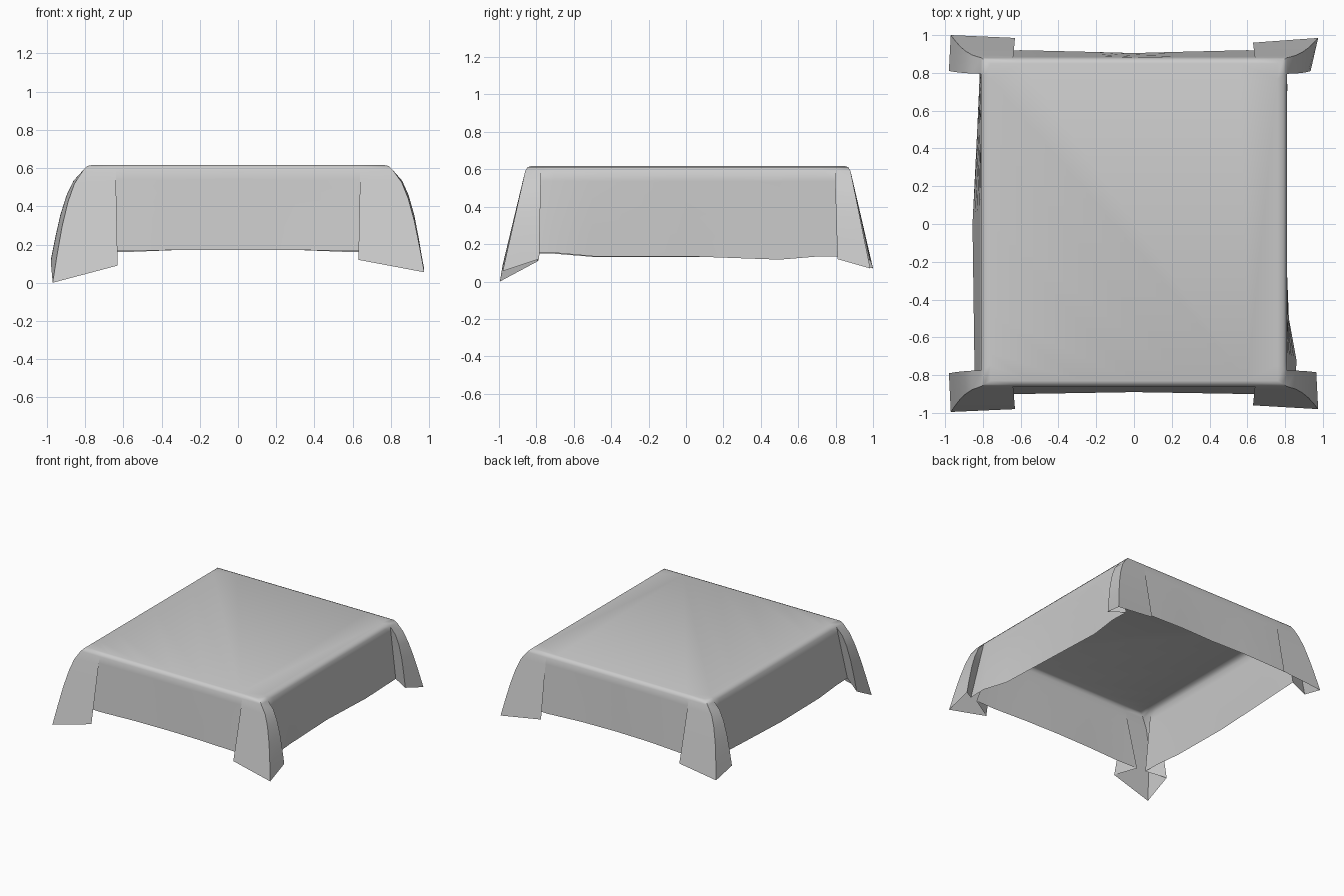
import bpy, bmesh, math
from mathutils import Vector

if "Cube" in bpy.data.objects:
    bpy.data.objects.remove(bpy.data.objects["Cube"])

RIM_X, RIM_Y, CY = 0.81, 0.87, 0.01   # table edge under the cloth
RIM_Z, TOP_Z = 0.59, 0.617

# Hem corners: side panel end, side flap edge, tip, front flap edge, front panel end
corners = {
    (-1, -1): [(.845, .72, .15), (.98, .79, .11), (.97, .995, 0), (.63, .98, .09), (.60, .90, .165)],
    (1, -1): [(.86, .72, .155), (.965, .785, .12), (.975, .98, .055), (.63, .96, .12), (.60, .90, .165)],
    (1, 1): [(.812, .72, .135), (.935, .81, .12), (.975, .985, .07), (.63, .96, .12), (.60, .92, .16)],
    (-1, 1): [(.82, .72, .135), (.98, .81, .12), (.97, 1.0, .07), (.63, .985, .11), (.60, .92, .16)],
}


def corner_columns(sx, sy):
    """Pairs (rim point, hem point, bulge) running from side panel to front/back panel."""
    s, fs, tip, ff, p = corners[(sx, sy)]
    inner_s = (s[0] - .005, .87, s[2])
    inner_f = (.78, p[1] - .005, p[2])
    rim = [(RIM_X, .72), (RIM_X, .785), (RIM_X, .785), (RIM_X, RIM_Y),
           (.64, RIM_Y), (.64, RIM_Y), (.60, RIM_Y)]
    hem = [s, inner_s, fs, tip, ff, inner_f, p]
    bulge = [0, 0, .04, .035, .0, 0, 0]
    out = []
    for r, h, b in zip(rim, hem, bulge):
        out.append((Vector((sx * r[0], sy * r[1] + CY, RIM_Z)),
                    Vector((sx * h[0], sy * h[1], h[2])), Vector((sx * b, 0, 0))))
    return out


def plain(rx, ry, hx, hy, hz):
    return (Vector((rx, ry, RIM_Z)), Vector((hx, hy, hz)), Vector((0, 0, 0)))


# Walk around the cloth: four panels and four pleated corners
cols = corner_columns(-1, -1)
cols += [plain(x, CY - RIM_Y, x, y, .172) for x, y in ((-.3, -.895), (0, -.89), (.3, -.895))]
cols += corner_columns(1, -1)[::-1]
cols += [plain(RIM_X, y, x, y, z) for y, x, z in ((-.5, .82, .135), (0, .80, .135), (.5, .80, .117))]
cols += corner_columns(1, 1)
cols += [plain(x, CY + RIM_Y, x, y, .172) for x, y in ((.3, .913), (0, .905), (-.3, .913))]
cols += corner_columns(-1, 1)[::-1]
cols += [plain(-RIM_X, y, x, y, .132) for y, x in ((.5, -.83), (0, -.855), (-.5, -.848))]

bm = bmesh.new()
rings = []

# Rounded rim
for inset, z in ((.05, TOP_Z), (.02, .611)):
    ring = []
    for r, h, b in cols:
        x = r.x * (RIM_X - inset) / RIM_X
        y = CY + (r.y - CY) * (RIM_Y - inset * .6) / RIM_Y
        ring.append(bm.verts.new((x, y, z)))
    rings.append(ring)

# Hanging skirt
for t in (0, .12, .28, .5, .75, 1):
    k = math.sin(math.pi * t ** .6)
    rings.append([bm.verts.new(r.lerp(h, t) + b * k) for r, h, b in cols])

n = len(cols)
for a, c in zip(rings, rings[1:]):
    for i in range(n):
        j = (i + 1) % n
        bm.faces.new((a[i], a[j], c[j], c[i]))
bm.faces.new(rings[0])
bmesh.ops.remove_doubles(bm, verts=bm.verts, dist=1e-4)
bmesh.ops.recalc_face_normals(bm, faces=bm.faces)
top = max(bm.faces, key=lambda f: f.calc_center_median().z)
if top.normal.z < 0:
    bmesh.ops.reverse_faces(bm, faces=bm.faces)

mesh = bpy.data.meshes.new("tablecloth")
bm.to_mesh(mesh)
bm.free()
cloth = bpy.data.objects.new("tablecloth", mesh)
bpy.context.collection.objects.link(cloth)
bpy.context.view_layer.objects.active = cloth
cloth.select_set(True)
bpy.ops.object.shade_smooth_by_angle(angle=math.radians(60))
